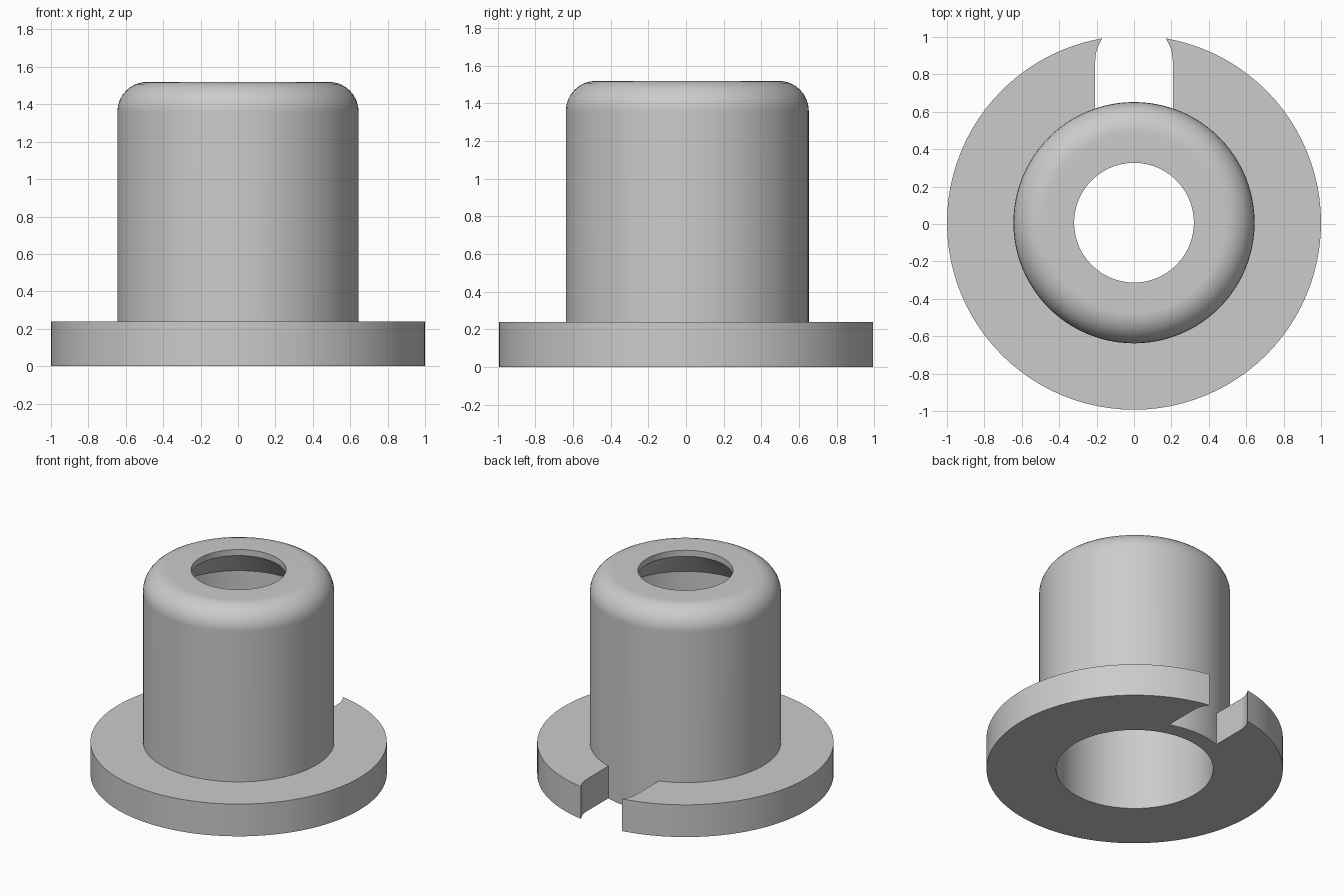
import bpy, bmesh
from math import sin, cos, pi, sqrt, atan2

if "Cube" in bpy.data.objects:
    bpy.data.objects.remove(bpy.data.objects["Cube"], do_unlink=True)

SEGS, GAP = 96, 5                # columns round the axis, columns in half the slot
STEP = 2 * pi / SEGS
BODY, FLANGE, BORE, HOLE = 0.645, 1.0, 0.53, 0.32
TOP, RIM, FILLET = 1.52, 0.24, 0.16
SLOT = BODY * sin(GAP * STEP)    # slot half width
SLOT_Y = 0.865                   # where the slot begins to round inwards
SHIFT = 0.007                    # centres the bounding box

bm = bmesh.new()


def face(points):
    bm.faces.new([bm.verts.new(p) for p in points])


def at(r, z, column):
    a = column * STEP            # column 0 points to the back
    return (r * sin(a), r * cos(a) + SHIFT, z)


def revolve(profile, columns):
    for c in columns:
        for (r1, z1), (r2, z2) in zip(profile, profile[1:]):
            face([at(r1, z1, c), at(r2, z2, c), at(r2, z2, c + 1), at(r1, z1, c + 1)])


# Sleeve: bore, inner cone, top hole, rounded shoulder, outer wall
sleeve = [(BODY, 0), (BORE, 0), (BORE, TOP - 0.255), (HOLE, TOP - 0.045), (HOLE, TOP)]
for i in range(9):
    a = pi / 2 * (1 - i / 8)
    sleeve.append((BODY - FILLET + FILLET * cos(a), TOP - FILLET + FILLET * sin(a)))
sleeve.append((BODY, RIM))
revolve(sleeve, range(SEGS))

# Flange, and the bare sleeve wall inside the slot
revolve([(BODY, RIM), (FLANGE, RIM), (FLANGE, 0), (BODY, 0)], range(GAP, SEGS - GAP))
revolve([(BODY, RIM), (BODY, 0)], range(-GAP, GAP))

# Flange ends, with slot sides that curve inwards near the rim
tip_y = (1 + SLOT_Y ** 2 - SLOT ** 2) / (2 * SLOT_Y)
tip_x = sqrt(1 - tip_y ** 2)
end = atan2(tip_y - SLOT_Y, tip_x)
side = [at(BODY, 0, GAP)[:2]]
side += [(SLOT * cos(end * i / 6), SLOT_Y + SHIFT + SLOT * sin(end * i / 6)) for i in range(7)]
outer = [at(FLANGE, 0, c)[:2] for c in range(3, GAP + 1)]
outline = side + outer
for s in (1, -1):
    for z in (0, RIM):
        face([(s * x, y, z) for x, y in outline])
    for (x1, y1), (x2, y2) in zip(outline, outline[1:]):
        face([(s * x1, y1, 0), (s * x2, y2, 0), (s * x2, y2, RIM), (s * x1, y1, RIM)])

bmesh.ops.remove_doubles(bm, verts=bm.verts, dist=0.0001)
bmesh.ops.recalc_face_normals(bm, faces=bm.faces)

mesh = bpy.data.meshes.new("flanged_bushing")
bm.to_mesh(mesh)
bm.free()
bushing = bpy.data.objects.new("flanged_bushing", mesh)
bpy.context.collection.objects.link(bushing)

# Plain grey
grey = bpy.data.materials.new("light_grey")
grey.use_nodes = True
colour = (0.6, 0.6, 0.6, 1)
grey.diffuse_color = colour
grey.node_tree.nodes["Principled BSDF"].inputs["Base Color"].default_value = colour
mesh.materials.append(grey)

# Smooth curves with crisp edges and flat faces
bpy.ops.object.select_all(action="DESELECT")
bushing.select_set(True)
bpy.context.view_layer.objects.active = bushing
bpy.ops.object.shade_smooth_by_angle(angle=pi / 6)
normals = bushing.modifiers.new("flat_face_normals", "WEIGHTED_NORMAL")
normals.keep_sharp = True
